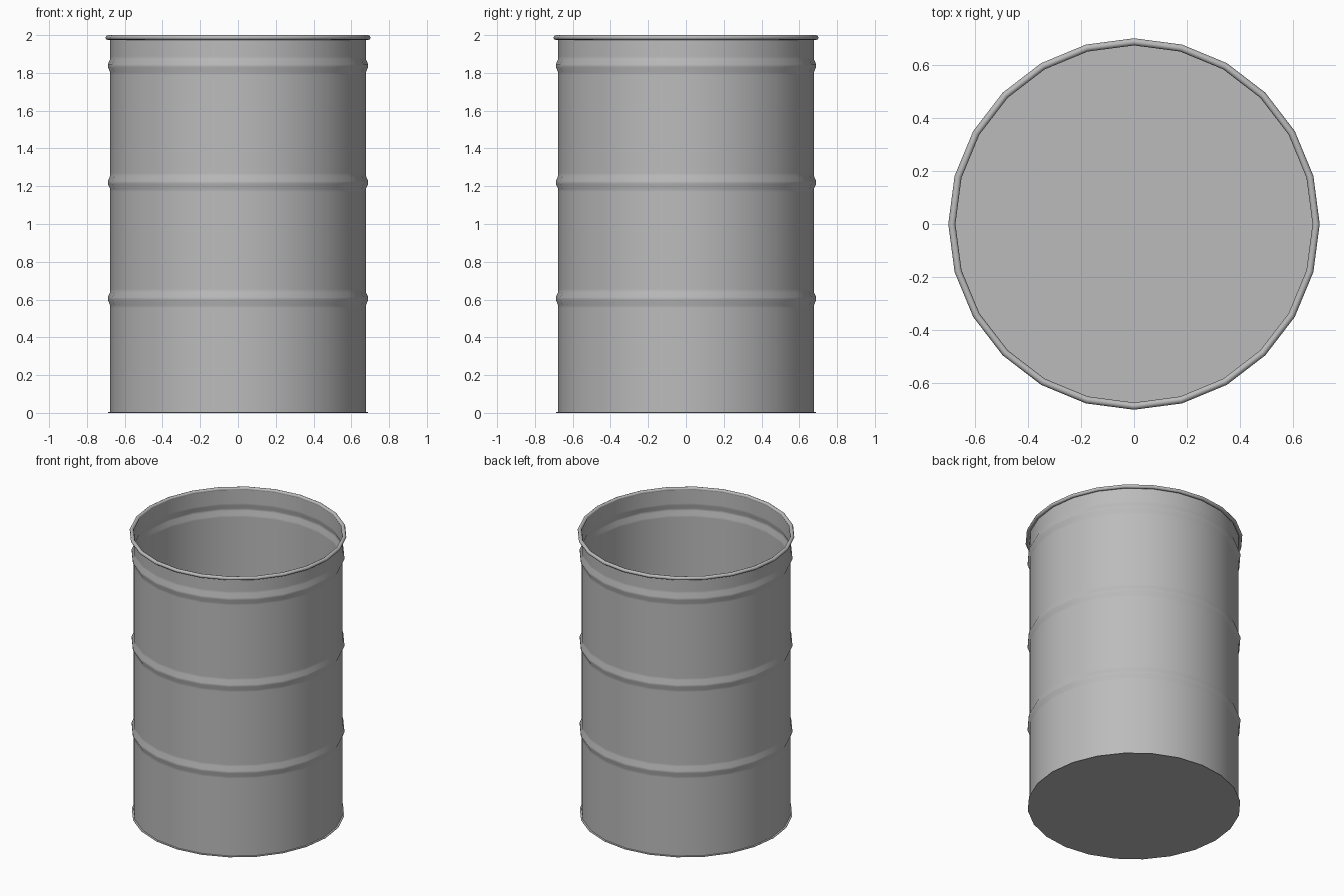
import bpy
import bmesh
from math import sin, cos, tau, radians

SIDES = 24
BODY = 0.677

cube = bpy.data.objects.get("Cube")
if cube:
    bpy.data.objects.remove(cube)

steel = bpy.data.materials.new("grey_steel")
steel.use_nodes = True
grey = (0.5, 0.5, 0.5, 1)
steel.diffuse_color = grey
steel.node_tree.nodes["Principled BSDF"].inputs["Base Color"].default_value = grey


def revolve(name, profile, closed=False, floor=False):
    """Spin a list of (radius, height) points around z."""
    bm = bmesh.new()
    rings = [[bm.verts.new((r * cos(tau * i / SIDES), r * sin(tau * i / SIDES), z))
              for i in range(SIDES)] for r, z in profile]
    pairs = list(zip(rings, rings[1:]))
    if closed:
        pairs.append((rings[-1], rings[0]))
    for low, high in pairs:
        for i in range(SIDES):
            j = (i + 1) % SIDES
            bm.faces.new((low[i], low[j], high[j], high[i]))
    if floor:
        bm.faces.new(rings[0][::-1])
    mesh = bpy.data.meshes.new(name)
    bm.to_mesh(mesh)
    bm.free()
    obj = bpy.data.objects.new(name, mesh)
    bpy.context.collection.objects.link(obj)
    mesh.materials.append(steel)
    bpy.ops.object.select_all(action="DESELECT")
    obj.select_set(True)
    bpy.context.view_layer.objects.active = obj
    bpy.ops.object.shade_smooth_by_angle(angle=radians(50))
    return obj


# Thin sheet wall with three rolled ridges and a small bottom flange
wall = [(0.688, 0), (0.688, 0.004), (BODY, 0.005), (BODY, 0.02)]
for z in (0.605, 1.22, 1.838):
    wall += [(BODY, z - 0.05), (BODY, z - 0.035), (0.689, z - 0.008),
             (0.689, z + 0.008), (BODY, z + 0.035), (BODY, z + 0.05)]
wall += [(BODY, 1.96), (BODY, 1.985)]
revolve("drum_body", wall, floor=True)

# Rolled rim around the open top
rim = [(0.6885 + 0.0135 * cos(tau * k / 8), 1.987 + 0.013 * sin(tau * k / 8))
       for k in range(8)]
revolve("top_rim", rim, closed=True)
